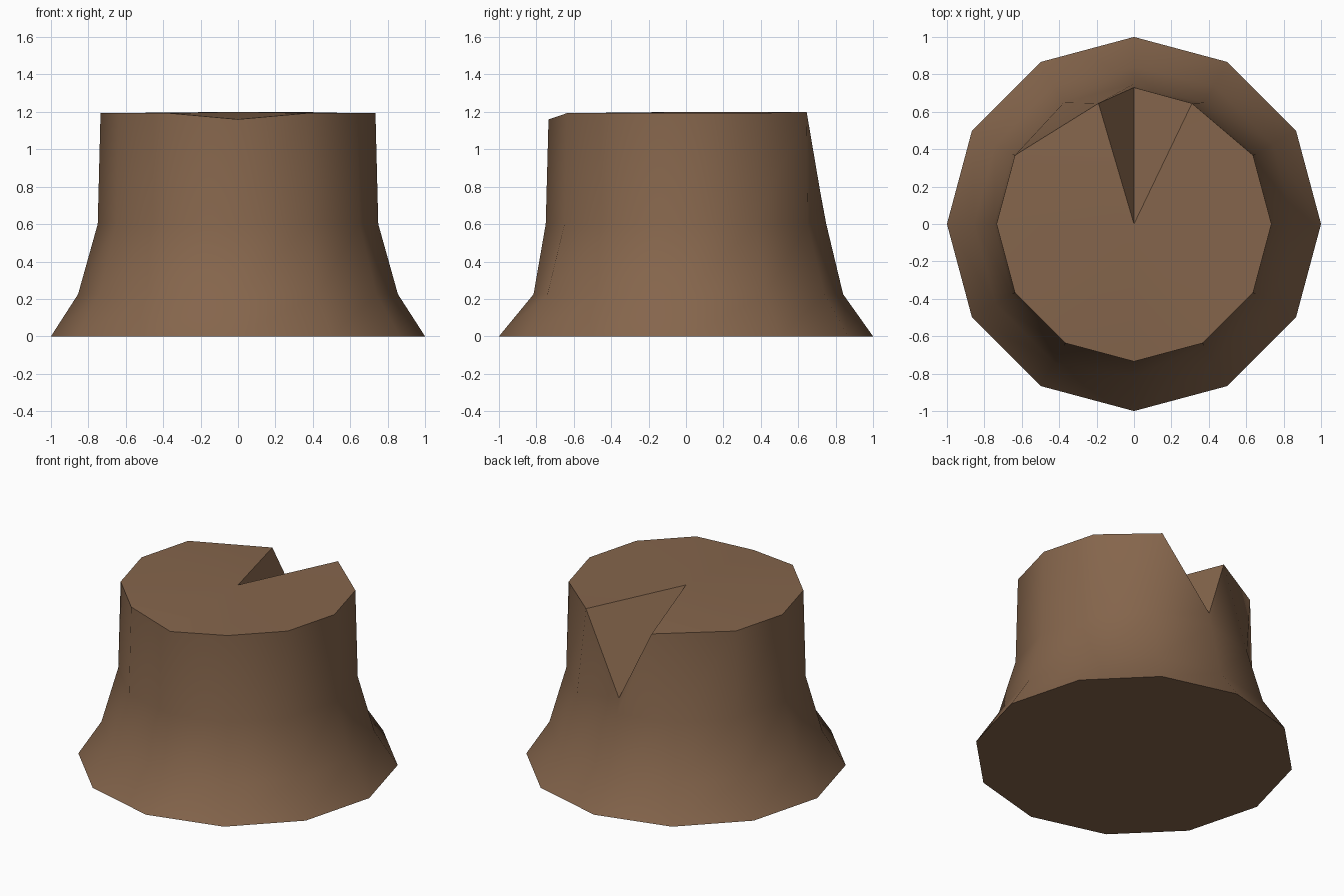
import bpy, bmesh
from math import radians, sin, cos

cube = bpy.data.objects.get("Cube")
if cube:
    bpy.data.objects.remove(cube, do_unlink=True)

SIDES = 12
FRONT, BACK = 9, 3   # ring positions of the -y and +y corners

# Bark colour, used on the whole stump
bark = bpy.data.materials.new("bark_brown")
bark.use_nodes = True
colour = (0.235, 0.131, 0.072, 1)
bark.diffuse_color = colour
shader = bark.node_tree.nodes["Principled BSDF"]
shader.inputs["Base Color"].default_value = colour
shader.inputs["Roughness"].default_value = 0.9

bm = bmesh.new()

# Flared trunk: rings of corners from the ground to the cut
rings = []
for radius, z in [(1, 0), (0.855, 0.225), (0.75, 0.6), (0.735, 1.193)]:
    ring = []
    for i in range(SIDES):
        a = radians(360 / SIDES * i)
        ring.append(bm.verts.new((radius * cos(a), radius * sin(a), z)))
    rings.append(ring)

# Uneven corners: flatter front root, dipped front rim
rings[1][FRONT].co.y = -0.815
rings[1][BACK].co.y = 0.84
top = rings[-1]
top[FRONT].co.z = 1.16

# Axe notch at the back: lowered tip between two shifted rim corners
top[BACK].co = (0, 0.73, 0.7)
top[BACK - 1].co = (0.31, 0.645, 1.2)
top[BACK + 1].co = (-0.19, 0.645, 1.16)

# Bark walls
for low, high in zip(rings, rings[1:]):
    for i in range(SIDES):
        j = (i + 1) % SIDES
        bm.faces.new((low[i], low[j], high[j], high[i]))

# Cut top as a fan, which also forms the notch walls, and flat underside
centre = bm.verts.new((0, 0, 1.2))
for i in range(SIDES):
    bm.faces.new((top[i], top[(i + 1) % SIDES], centre))
bm.faces.new(list(reversed(rings[0])))

mesh = bpy.data.meshes.new("tree_stump")
bm.to_mesh(mesh)
bm.free()
mesh.materials.append(bark)
stump = bpy.data.objects.new("tree_stump", mesh)
bpy.context.collection.objects.link(stump)

# Smooth bark with a sharp rim and notch
bpy.ops.object.select_all(action='DESELECT')
stump.select_set(True)
bpy.context.view_layer.objects.active = stump
bpy.ops.object.shade_smooth_by_angle(angle=radians(40))
